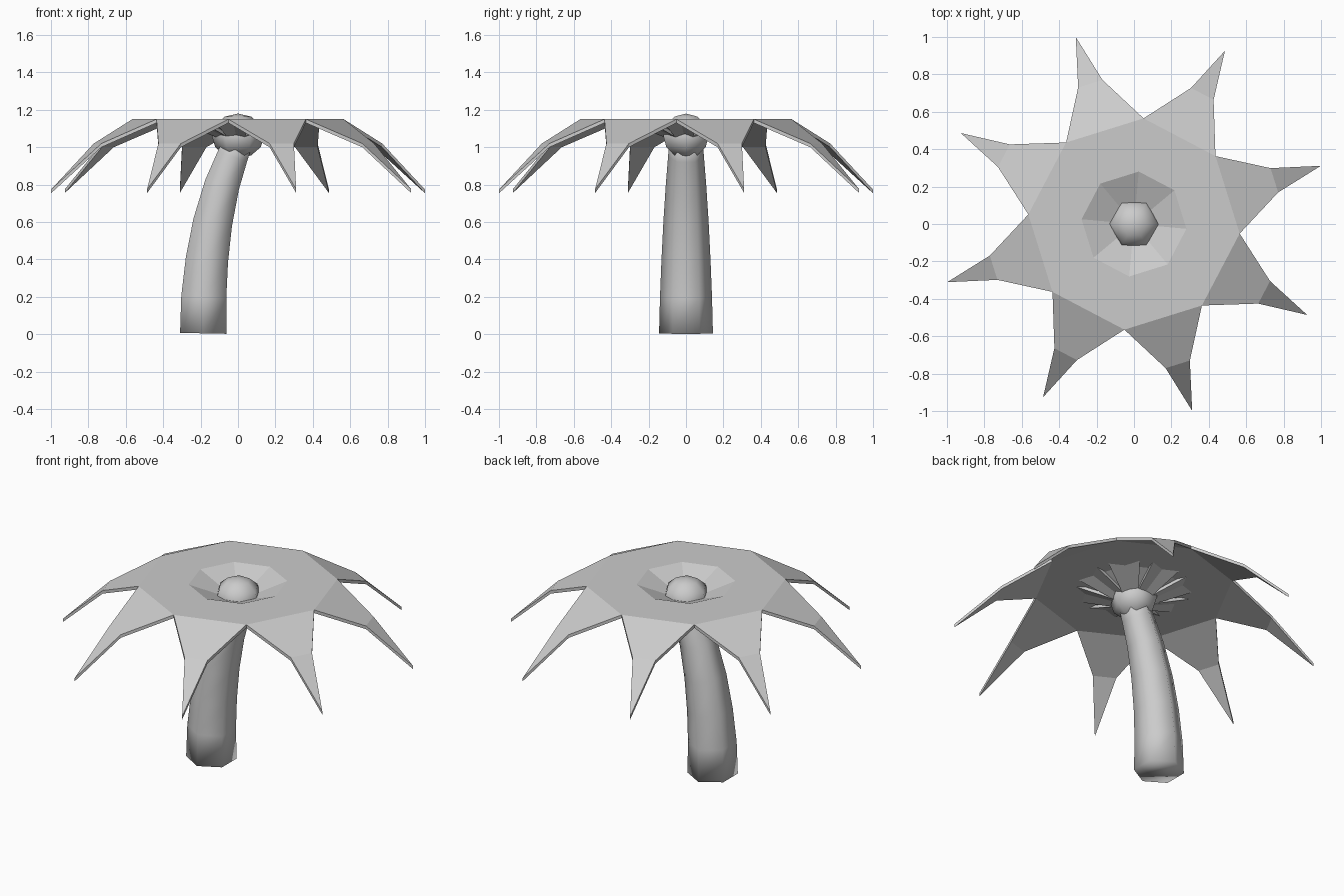
import bpy, bmesh, math
from mathutils import Matrix, Vector

if "Cube" in bpy.data.objects:
    bpy.data.objects.remove(bpy.data.objects["Cube"])

grey = bpy.data.materials.new("plain_grey")
grey.diffuse_color = (0.6, 0.6, 0.6, 1)
grey.use_nodes = True
grey.node_tree.nodes["Principled BSDF"].inputs["Base Color"].default_value = grey.diffuse_color


def make_object(name, bm, smooth):
    bmesh.ops.recalc_face_normals(bm, faces=bm.faces[:])
    for f in bm.faces:
        f.smooth = smooth
    mesh = bpy.data.meshes.new(name)
    bm.to_mesh(mesh)
    bm.free()
    mesh.materials.append(grey)
    ob = bpy.data.objects.new(name, mesh)
    bpy.context.collection.objects.link(ob)
    return ob


# Trunk: hexagonal rings swept along a leaning curve (x, z, radius, tilt)
path = [(-0.185, 0.005, 0.144, 0.02), (-0.183, 0.2, 0.139, 0.05),
        (-0.166, 0.4, 0.131, 0.11), (-0.135, 0.6, 0.121, 0.19),
        (-0.085, 0.8, 0.108, 0.29), (-0.03, 0.95, 0.096, 0.36),
        (0.0, 1.03, 0.09, 0.38)]
bm = bmesh.new()
rings = []
for x, z, r, tilt in path:
    m = Matrix.Translation((x, 0, z)) @ Matrix.Rotation(tilt, 4, 'Y')
    ring = []
    for k in range(6):
        a = math.radians(30 + 60 * k)
        ring.append(bm.verts.new(m @ Vector((r * math.cos(a), r * math.sin(a), 0))))
    rings.append(ring)
for lo, hi in zip(rings, rings[1:]):
    for k in range(6):
        bm.faces.new((lo[k], lo[(k + 1) % 6], hi[(k + 1) % 6], hi[k]))
bm.faces.new(rings[0][::-1])
bm.faces.new(rings[-1])
make_object("trunk", bm, True)

# Crown knob: six-sided ball at the top of the trunk
bm = bmesh.new()
bmesh.ops.create_uvsphere(bm, u_segments=6, v_segments=6, radius=1,
                          matrix=Matrix.Translation((0, 0, 1.06))
                          @ Matrix.Rotation(math.radians(30), 4, 'Z')
                          @ Matrix.Diagonal((0.14, 0.14, 0.12, 1)))
make_object("crown_knob", bm, True)

# Fronds: stations along the leaf (distance, height, half width), ending in a point
stations = [(0.03, 1.05, 0.05), (0.26, 1.15, 0.205), (0.524, 1.15, 0.217),
            (0.786, 1.02, 0.068)]
tip = (1.046, 0, 0.775)
for i in range(8):
    bm = bmesh.new()
    rows = [(bm.verts.new((d, -w, z)), bm.verts.new((d, w, z))) for d, z, w in stations]
    for a, b in zip(rows, rows[1:]):
        bm.faces.new((a[0], b[0], b[1], a[1]))
    bm.faces.new((rows[-1][0], bm.verts.new(tip), rows[-1][1]))
    # give the leaf thickness below its upper surface
    top_faces = bm.faces[:]
    border = [e for e in bm.edges if e.is_boundary]
    copy = bmesh.ops.duplicate(bm, geom=bm.verts[:] + bm.edges[:] + top_faces)
    vmap = copy["vert_map"]
    low = [g for g in copy["geom"] if isinstance(g, bmesh.types.BMVert)]
    bmesh.ops.translate(bm, verts=low, vec=(0, 0, -0.02))
    for e in border:
        a, b = e.verts
        bm.faces.new((a, b, vmap[b], vmap[a]))
    bmesh.ops.rotate(bm, verts=bm.verts[:], cent=(0, 0, 0),
                     matrix=Matrix.Rotation(math.radians(17.3 + 45 * i), 3, 'Z'))
    make_object(f"frond_{i + 1}", bm, False)
